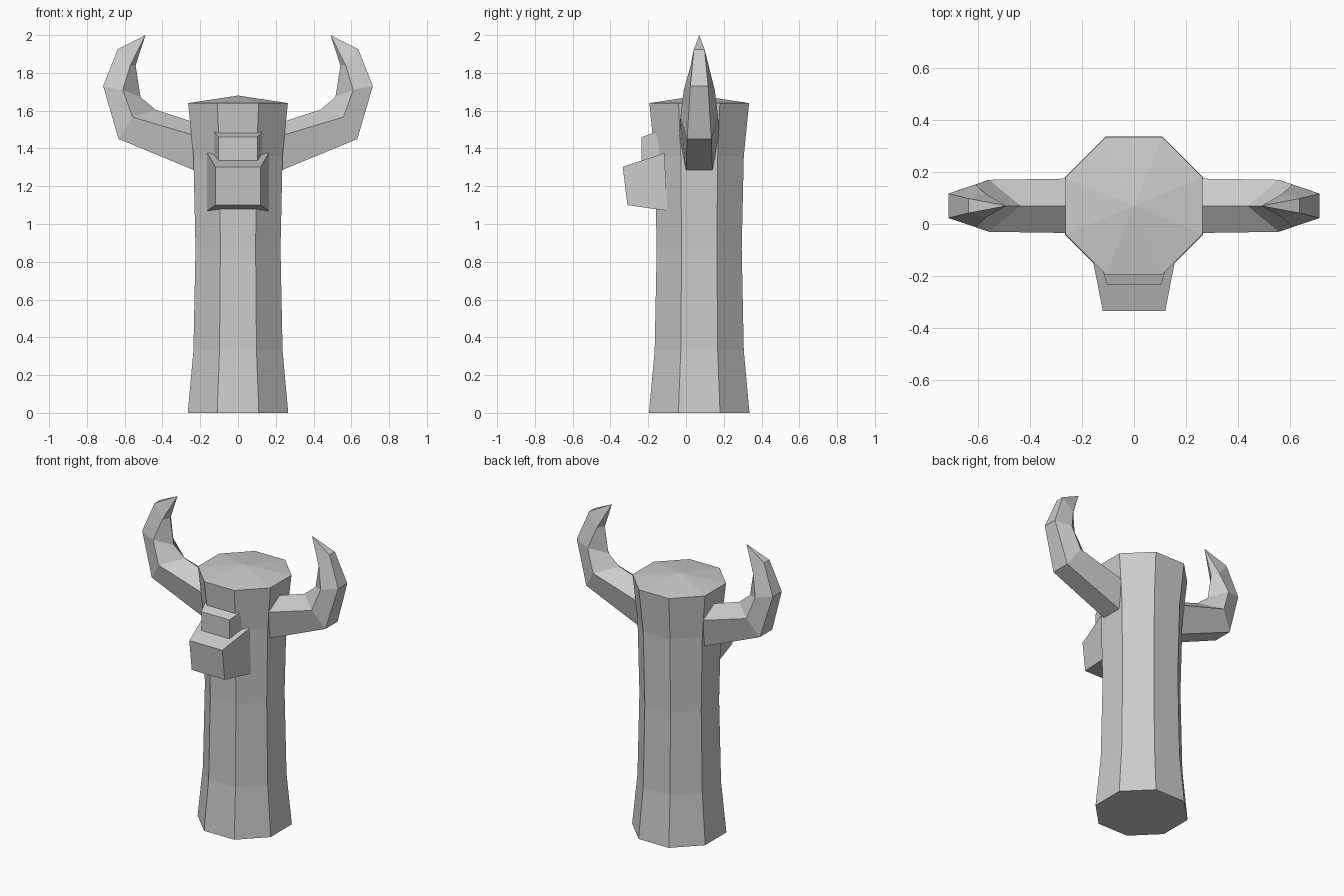
import bpy, bmesh
from math import cos, sin, pi

old = bpy.data.objects.get("Cube")
if old:
    bpy.data.objects.remove(old, do_unlink=True)

CY = 0.07  # pillar and horn centre line in y

stone = bpy.data.materials.new("grey_stone")
stone.use_nodes = True
GREY = (0.6, 0.6, 0.6, 1)
stone.diffuse_color = GREY
stone.node_tree.nodes["Principled BSDF"].inputs["Base Color"].default_value = GREY


def loft(name, rings, tip=None):
    """Skin a closed solid over a list of rings, ending in a cap or a point."""
    bm = bmesh.new()
    loops = [[bm.verts.new(p) for p in ring] for ring in rings]
    n = len(loops[0])
    for a, b in zip(loops, loops[1:]):
        for i in range(n):
            j = (i + 1) % n
            bm.faces.new((a[i], a[j], b[j], b[i]))
    bm.faces.new(loops[0][::-1])
    if tip:
        end = bm.verts.new(tip)
        for i in range(n):
            bm.faces.new((loops[-1][i], loops[-1][(i + 1) % n], end))
    else:
        bm.faces.new(loops[-1])
    bmesh.ops.recalc_face_normals(bm, faces=bm.faces)
    mesh = bpy.data.meshes.new(name)
    bm.to_mesh(mesh)
    bm.free()
    mesh.materials.append(stone)
    obj = bpy.data.objects.new(name, mesh)
    bpy.context.collection.objects.link(obj)
    return obj


def octagon(apothem, z):
    r = apothem / cos(pi / 8)
    return [(r * cos(pi / 8 + k * pi / 4), CY + r * sin(pi / 8 + k * pi / 4), z)
            for k in range(8)]


def rectangle(half, y_low, z_low, y_high, z_high):
    return [(-half, y_low, z_low), (half, y_low, z_low),
            (half, y_high, z_high), (-half, y_high, z_high)]


# Eight-sided waisted pillar with a shallow pointed cap
profile = [(0.266, 0), (0.236, 0.33), (0.225, 0.87), (0.236, 1.36), (0.264, 1.64)]
loft("pillar", [octagon(a, z) for a, z in profile], (0, CY, 1.68))

# Horns: five-sided section, flat outside and ridged inside
# (outer x, z), (widest x, z), (inner x, z), outer half width, widest half width
stations = [
    ((0.22, 1.28), (0.22, 1.465), (0.22, 1.535), 0.07, 0.105),
    ((0.632, 1.45), (0.558, 1.566), (0.436, 1.605), 0.064, 0.10),
    ((0.714, 1.73), (0.61, 1.71), (0.516, 1.672), 0.047, 0.082),
    ((0.637, 1.925), (0.57, 1.84), (0.542, 1.84), 0.028, 0.045),
]
for side, name in ((1, "left_horn"), (-1, "right_horn")):
    rings = []
    for outer, wide, inner, ho, hw in stations:
        section = [(outer, -ho), (wide, -hw), (inner, 0), (wide, hw), (outer, ho)]
        rings.append([(side * x, CY + dy, z) for (x, z), dy in section])
    loft(name, rings, (side * 0.49, CY, 2.0))

# Tapered muzzle and brow blocks on the front
loft("muzzle", [rectangle(0.163, -0.098, 1.07, -0.115, 1.375),
                rectangle(0.12, -0.31, 1.1, -0.335, 1.303)])
loft("brow", [rectangle(0.127, -0.12, 1.31, -0.16, 1.487),
              rectangle(0.103, -0.235, 1.335, -0.235, 1.46)])
